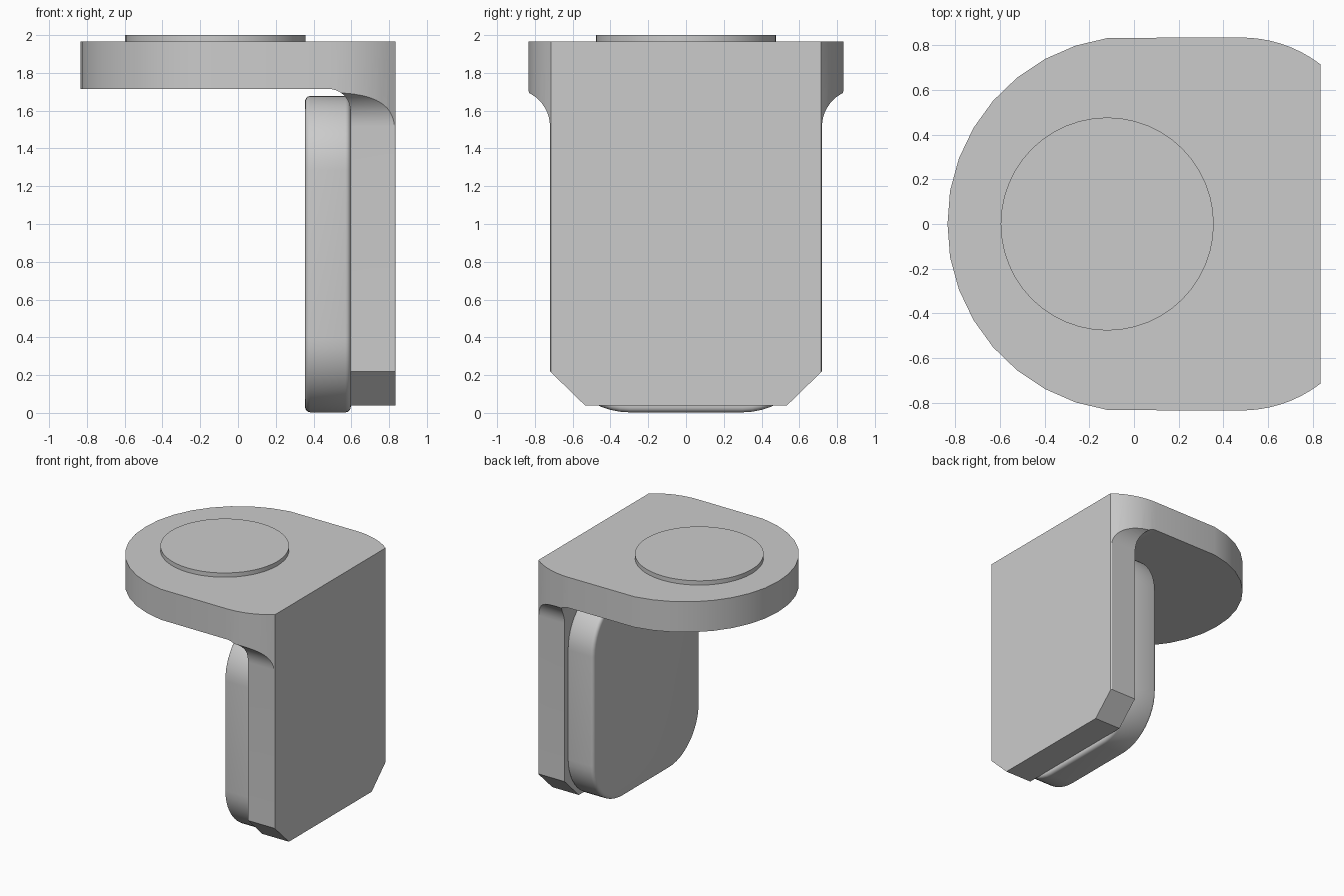
import bpy, bmesh
from math import sin, cos, pi, radians, sqrt

cube = bpy.data.objects.get("Cube")
if cube:
    bpy.data.objects.remove(cube, do_unlink=True)

grey = bpy.data.materials.new("plain grey")
grey.use_nodes = True
colour = (0.6, 0.6, 0.6, 1)
grey.diffuse_color = colour
grey.node_tree.nodes["Principled BSDF"].inputs["Base Color"].default_value = colour


def loft(name, rings):
    """Closed solid through rings that all have the same number of points."""
    bm = bmesh.new()
    loops = [[bm.verts.new(p) for p in ring] for ring in rings]
    n = len(loops[0])
    for a, b in zip(loops, loops[1:]):
        for i in range(n):
            j = (i + 1) % n
            bm.faces.new((a[i], a[j], b[j], b[i]))
    bm.faces.new(loops[0][::-1])
    bm.faces.new(loops[-1])
    bmesh.ops.recalc_face_normals(bm, faces=bm.faces)
    mesh = bpy.data.meshes.new(name)
    bm.to_mesh(mesh)
    bm.free()
    mesh.materials.append(grey)
    ob = bpy.data.objects.new(name, mesh)
    bpy.context.collection.objects.link(ob)
    return ob


def finish(ob):
    """Apply modifiers, then smooth the curved faces."""
    bpy.ops.object.select_all(action='DESELECT')
    bpy.context.view_layer.objects.active = ob
    ob.select_set(True)
    for mod in list(ob.modifiers):
        bpy.ops.object.modifier_apply(modifier=mod.name)
    bpy.ops.object.shade_smooth_by_angle(angle=radians(30))


def extrude(name, outline, z0, z1):
    return loft(name, [[(x, y, z) for x, y in outline] for z in (z0, z1)])


EDGE, HALF, WALL, TOP = 0.835, 0.72, 0.595, 1.965

# Plan outline: round end on the right, bowed corners towards the wall
bow = 0.585
half = [(0.48 + 0.355 * i / 8,
         0.25 + sqrt(bow ** 2 - (0.355 * i / 8) ** 2)) for i in range(8, -1, -1)]
for i in range(9):
    a = radians(98.2) + (pi - radians(98.2)) * i / 8
    half.append((0.005 + 0.842 * cos(a), 0.842 * sin(a)))
half[-1] = (-EDGE, 0)
outline = half + [(x, -y) for x, y in half[-2::-1]]
bracket = extrude("bracket", outline, -0.2, TOP)


# Side shape: chamfered wall flaring through a fillet into the top plate
def rect(x, y, z):
    return [(x, -y, z), (1, -y, z), (1, y, z), (x, y, z)]


rings = [rect(WALL, 0.535, 0.04), rect(WALL, HALF, 0.22)]
for i in range(13):
    a = pi / 2 * i / 12
    z = 1.515 + 0.2 * sin(a)
    rise = min(1, max(0, (z - 1.6) / 0.115))
    rings.append(rect(WALL - 0.115 * (1 - sqrt(1 - rise ** 2)),
                      HALF + 0.2 * (1 - cos(a)), z))
rings += [rect(-1, 1, 1.716), rect(-1, 1, 2.2)]
shape = loft("wall_shape_helper", rings)
shape.hide_render = True
cut = bracket.modifiers.new("shape", 'BOOLEAN')
cut.operation = 'INTERSECT'
cut.solver = 'EXACT'
cut.object = shape
finish(bracket)
bpy.data.objects.remove(shape, do_unlink=True)

# Rounded pad on the inner side of the wall
R, PAD_HALF, LOW, HIGH = 0.39, 0.69, 0.003, 1.678
corners = [(1, HIGH - R), (-1, HIGH - R), (-1, LOW + R), (1, LOW + R)]
profile = []
for k, (side, cz) in enumerate(corners):
    for i in range(13):
        a = pi / 2 * (k + i / 12)
        profile.append((side * (PAD_HALF - R) + R * cos(a), cz + R * sin(a)))
pad = loft("pad", [[(x, y, z) for y, z in profile] for x in (0.355, 0.597)])
bevel = pad.modifiers.new("soft rim", 'BEVEL')
bevel.width = 0.028
bevel.segments = 4
bevel.limit_method = 'ANGLE'
bevel.angle_limit = radians(40)
finish(pad)

# Low round disc on the top plate
circle = [(-0.12 + 0.477 * cos(2 * pi * i / 48), 0.477 * sin(2 * pi * i / 48))
          for i in range(48)]
disc = extrude("top_disc", circle, TOP - 0.02, 2.0)
finish(disc)
